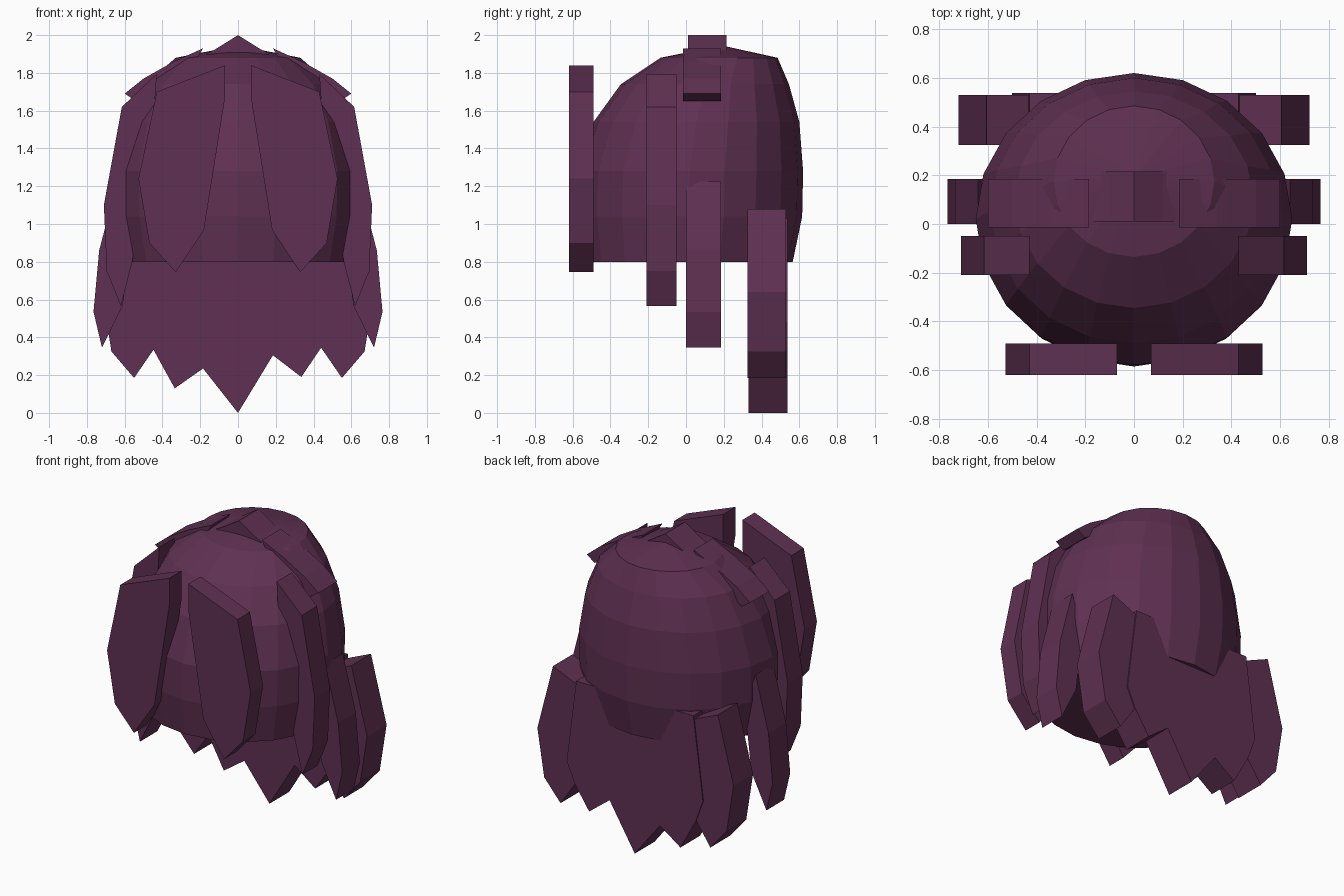
import bpy, bmesh, math

if "Cube" in bpy.data.objects:
    bpy.data.objects.remove(bpy.data.objects["Cube"])

plum = bpy.data.materials.new("plum_hair")
plum.diffuse_color = (0.114, 0.030, 0.084, 1)
plum.use_nodes = True
plum.node_tree.nodes["Principled BSDF"].inputs["Base Color"].default_value = plum.diffuse_color


def finish(bm, name):
    bmesh.ops.recalc_face_normals(bm, faces=bm.faces)
    me = bpy.data.meshes.new(name)
    bm.to_mesh(me)
    bm.free()
    me.materials.append(plum)
    ob = bpy.data.objects.new(name, me)
    bpy.context.collection.objects.link(ob)


def slab(name, outline, y0, y1, side=1):
    """Flat lock: an x/z outline extruded from y0 to y1."""
    bm = bmesh.new()
    face = bm.faces.new([bm.verts.new((side * x, y0, z)) for x, z in outline])
    ext = bmesh.ops.extrude_face_region(bm, geom=[face])
    moved = [g for g in ext["geom"] if isinstance(g, bmesh.types.BMVert)]
    bmesh.ops.translate(bm, verts=moved, vec=(0, y1 - y0, 0))
    finish(bm, name)


# Skull cap: lofted rings that lean backwards (z, y centre, x radius, y radius)
rings = [(0.80, 0.005, 0.60, 0.56), (1.04, 0.015, 0.645, 0.60),
         (1.28, 0.02, 0.65, 0.60), (1.54, 0.055, 0.59, 0.545),
         (1.74, 0.10, 0.49, 0.445), (1.88, 0.175, 0.33, 0.31)]
N = 20
bm = bmesh.new()
loops = [[bm.verts.new((rx * math.sin(2 * math.pi * i / N),
                        cy + ry * math.cos(2 * math.pi * i / N), z))
          for i in range(N)] for z, cy, rx, ry in rings]
for a, b in zip(loops, loops[1:]):
    for i in range(N):
        j = (i + 1) % N
        bm.faces.new((a[i], a[j], b[j], b[i]))
pole = bm.verts.new((0, 0.19, 1.945))
for i in range(N):
    bm.faces.new((loops[-1][i], loops[-1][(i + 1) % N], pole))
bm.faces.new(loops[0])
finish(bm, "hair_cap")

# Mirrored locks: outline on the +x side, then the y range
locks = {
    "front_lock": ([(0.07, 1.84), (0.43, 1.70), (0.527, 1.24), (0.47, 0.90),
                    (0.33, 0.745), (0.18, 0.97), (0.07, 1.66)], -0.62, -0.49),
    "side_lock": ([(0.43, 1.795), (0.615, 1.62), (0.71, 1.10), (0.695, 0.75),
                   (0.62, 0.565), (0.56, 0.80), (0.44, 1.65)], -0.21, -0.05),
    "rear_side_lock": ([(0.64, 1.225), (0.735, 0.86), (0.765, 0.535), (0.72, 0.345),
                        (0.61, 0.57), (0.56, 1.0)], 0.0, 0.185),
    "crown_lock": ([(0.185, 1.93), (0.34, 1.86), (0.50, 1.77), (0.60, 1.69),
                    (0.54, 1.65), (0.40, 1.74), (0.22, 1.87)], -0.015, 0.185),
    "back_lock": ([(0.42, 1.0), (0.605, 1.08), (0.72, 0.64), (0.67, 0.325),
                   (0.55, 0.185), (0.44, 0.345), (0.42, 0.65)], 0.325, 0.53),
}
for name, (outline, y0, y1) in locks.items():
    for side, tag in ((1, "right"), (-1, "left")):
        slab(f"{name}_{tag}", outline, y0, y1, side)

# Top tuft
slab("top_tuft", [(0, 2.0), (0.12, 1.925), (0.17, 1.90), (0, 1.86),
                  (-0.17, 1.90), (-0.12, 1.925)], 0.01, 0.215)

# Jagged back panel
slab("back_panel", [(-0.43, 1.03), (-0.50, 0.48), (-0.445, 0.33), (-0.335, 0.13),
                    (-0.185, 0.235), (0, 0.0), (0.185, 0.305), (0.335, 0.19),
                    (0.44, 0.345), (0.50, 0.48), (0.43, 1.03)], 0.33, 0.537)
